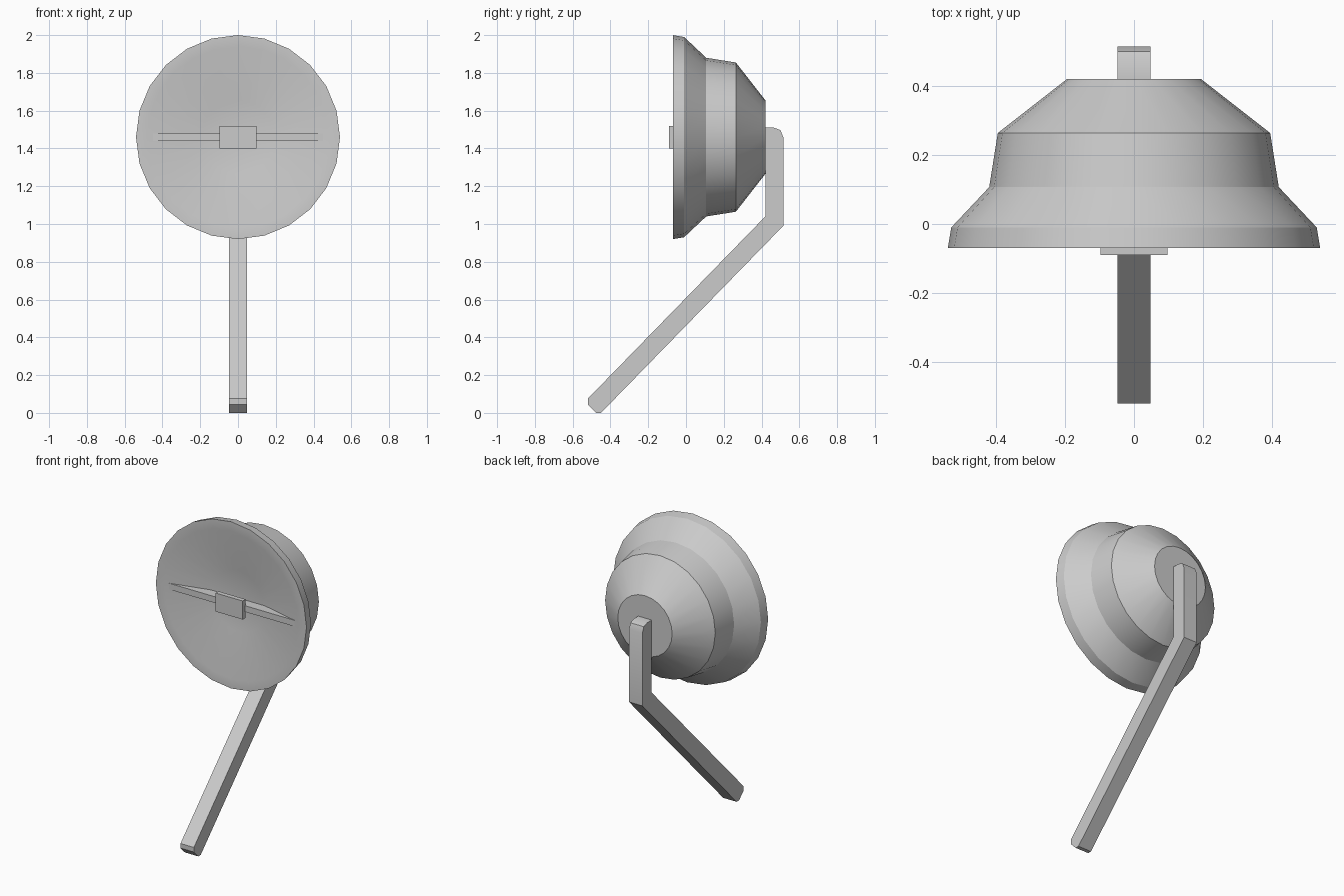
import bpy, bmesh, math

if "Cube" in bpy.data.objects:
    bpy.data.objects.remove(bpy.data.objects["Cube"])

AXIS_Z = 1.46   # height of the dish axis
SIDES = 24


def finish(name, bm, smooth=False):
    bmesh.ops.recalc_face_normals(bm, faces=bm.faces)
    mesh = bpy.data.meshes.new(name)
    bm.to_mesh(mesh)
    bm.free()
    obj = bpy.data.objects.new(name, mesh)
    bpy.context.collection.objects.link(obj)
    if smooth:
        bpy.ops.object.select_all(action='DESELECT')
        obj.select_set(True)
        bpy.context.view_layer.objects.active = obj
        bpy.ops.object.shade_smooth_by_angle(angle=math.radians(30))
    return obj


def lathe(name, profile):
    """Turn (radius, y) points about the dish axis and cap both ends."""
    bm = bmesh.new()
    rings = []
    for r, y in profile:
        angles = [2 * math.pi * i / SIDES for i in range(SIDES)]
        rings.append([bm.verts.new((r * math.cos(a), y, AXIS_Z + r * math.sin(a)))
                      for a in angles])
    for a, b in zip(rings, rings[1:]):
        for i in range(SIDES):
            j = (i + 1) % SIDES
            bm.faces.new((a[i], a[j], b[j], b[i]))
    bm.faces.new(rings[0])
    bm.faces.new(rings[-1])
    return finish(name, bm, smooth=True)


def prism(name, points, direction, smooth=False):
    """Extrude a planar outline along a direction vector."""
    bm = bmesh.new()
    face = bm.faces.new([bm.verts.new(p) for p in points])
    ext = bmesh.ops.extrude_face_region(bm, geom=[face])
    moved = [v for v in ext['geom'] if isinstance(v, bmesh.types.BMVert)]
    bmesh.ops.translate(bm, verts=moved, vec=direction)
    return finish(name, bm, smooth)


# Dish: shallow front bowl, flat rim, stepped back
lathe("dish", [(0.195, 0.0), (0.48, -0.07), (0.54, -0.07), (0.53, -0.01),
               (0.42, 0.107), (0.395, 0.264), (0.195, 0.42)])

# Crossbar: straight front edge, back edge following the bowl
bar = [(-0.45, -0.065), (0.45, -0.065), (0.195, 0.0), (-0.195, 0.0)]
prism("crossbar", [(x, y, AXIS_Z - 0.02) for x, y in bar], (0, 0, 0.04))

# Receiver block at the centre of the crossbar
block = [(-0.097, -0.09), (0.097, -0.09), (0.097, -0.06), (-0.097, -0.06)]
prism("receiver_block", [(x, y, AXIS_Z - 0.06) for x, y in block], (0, 0, 0.12))

# Bent support arm with chamfered ends
arm = [(0.42, 1.51), (0.465, 1.51), (0.50, 1.497), (0.515, 1.46), (0.515, 0.99),
       (-0.45, 0.0), (-0.475, 0.0), (-0.52, 0.045), (-0.52, 0.075), (0.42, 1.04)]
prism("support_arm", [(-0.048, y, z) for y, z in arm], (0.096, 0, 0), smooth=True)
